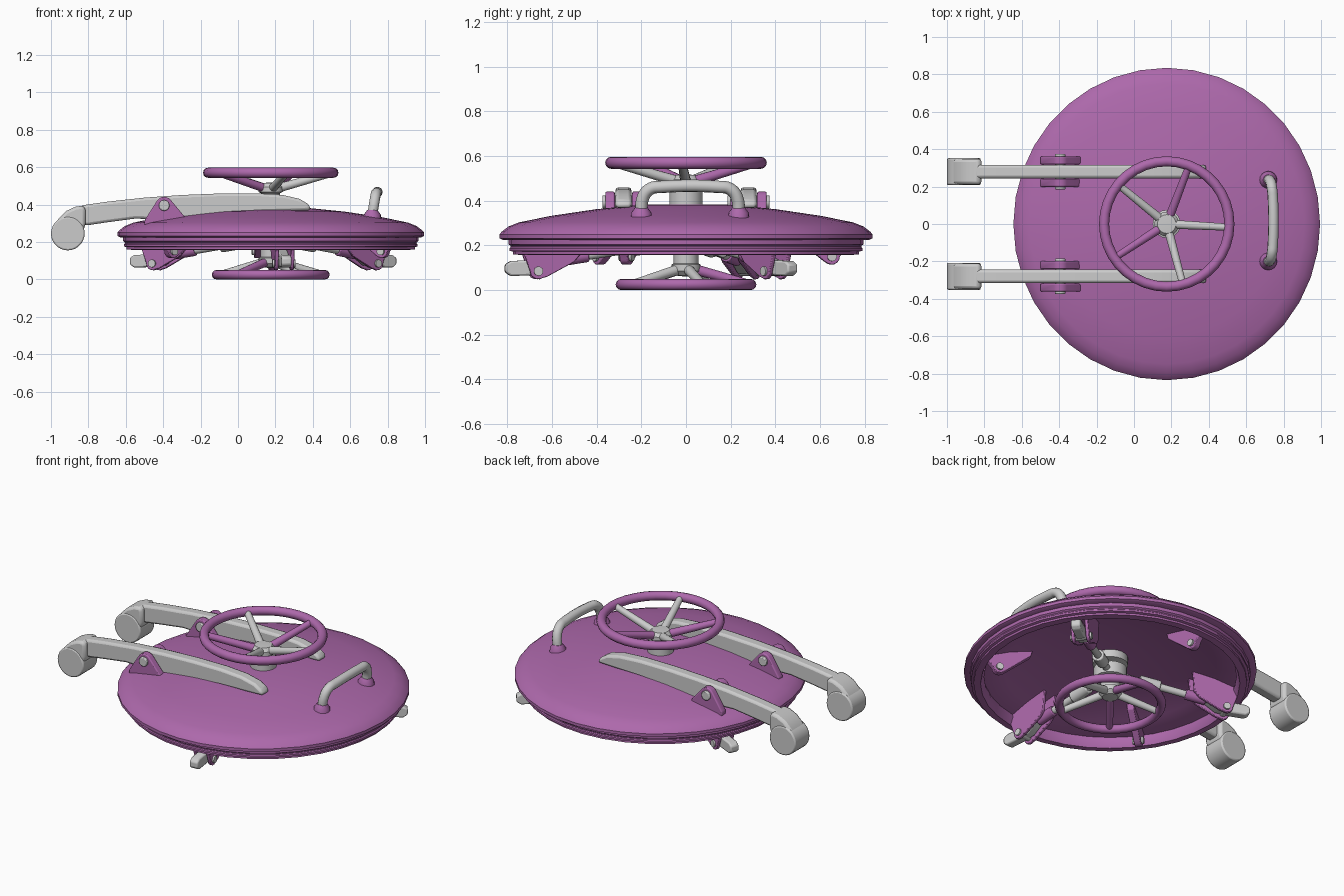
import bpy, bmesh
from math import cos, sin, pi, radians
from mathutils import Matrix, Vector

if "Cube" in bpy.data.objects:
    bpy.data.objects.remove(bpy.data.objects["Cube"])

CX = 0.175  # hatch centre
paint = bpy.data.materials.new("magenta_paint")
paint.diffuse_color = (0.42, 0.14, 0.41, 1)
paint.use_nodes = True
paint.node_tree.nodes["Principled BSDF"].inputs["Base Color"].default_value = paint.diffuse_color


def finish(name, bm, mat=None, colour=False, bevel=0, angle=35):
    bmesh.ops.recalc_face_normals(bm, faces=bm.faces)
    me = bpy.data.meshes.new(name)
    bm.to_mesh(me)
    bm.free()
    ob = bpy.data.objects.new(name, me)
    bpy.context.collection.objects.link(ob)
    if mat:
        ob.matrix_world = mat
    if colour:
        me.materials.append(paint)
    if bevel:
        b = ob.modifiers.new("bevel", 'BEVEL')
        b.width, b.segments, b.limit_method = bevel, 2, 'ANGLE'
    bpy.ops.object.select_all(action='DESELECT')
    bpy.context.view_layer.objects.active = ob
    ob.select_set(True)
    bpy.ops.object.shade_smooth_by_angle(angle=radians(angle))
    return ob


def lathe(name, prof, seg, mat, colour=False, closed=False, angle=35):
    """Revolve (radius, z) points around z."""
    bm = bmesh.new()
    rings = []
    for r, z in prof:
        if r == 0:
            rings.append([bm.verts.new((0, 0, z))] * seg)
        else:
            rings.append([bm.verts.new((r * cos(2 * pi * i / seg), r * sin(2 * pi * i / seg), z)) for i in range(seg)])
    pairs = list(zip(rings, rings[1:])) + ([(rings[-1], rings[0])] if closed else [])
    for a, b in pairs:
        for i in range(seg):
            j = (i + 1) % seg
            bm.faces.new(list(dict.fromkeys((a[i], a[j], b[j], b[i]))))
    return finish(name, bm, mat, colour, angle=angle)


def prism(name, prof, y0, y1, mat=None, colour=False, bevel=0.006):
    """Extrude an (x, z) outline along y."""
    bm = bmesh.new()
    f = bm.faces.new([bm.verts.new((x, y0, z)) for x, z in prof])
    new = bmesh.ops.extrude_face_region(bm, geom=[f])['geom']
    bmesh.ops.translate(bm, vec=(0, y1 - y0, 0), verts=[v for v in new if isinstance(v, bmesh.types.BMVert)])
    return finish(name, bm, mat, colour, bevel)


def rod(name, a, b, r1, r2=None, mat=None, colour=False, seg=14, bevel=0):
    a, b = Vector(a), Vector(b)
    bm = bmesh.new()
    m = Matrix.Translation((a + b) / 2) @ (b - a).to_track_quat('Z', 'Y').to_matrix().to_4x4()
    bmesh.ops.create_cone(bm, cap_ends=True, segments=seg, radius1=r1, radius2=r2 or r1, depth=(b - a).length, matrix=m)
    return finish(name, bm, mat, colour, bevel)


def arc(cx, cz, r, a0, a1, n):
    return [(cx + r * cos(radians(a0 + (a1 - a0) * i / n)), cz + r * sin(radians(a0 + (a1 - a0) * i / n))) for i in range(n + 1)]


centre = Matrix.Translation((CX, 0, 0))

# Domed lid with rim and hollow underside
lathe("lid", [(0, 0.385), (0.2, 0.382), (0.4, 0.362), (0.6, 0.332), (0.74, 0.303), (0.785, 0.285), (0.815, 0.262),
              (0.825, 0.25), (0.825, 0.232), (0.81, 0.225), (0.77, 0.225), (0.72, 0.215), (0.6, 0.255), (0.4, 0.295),
              (0.2, 0.318), (0, 0.325)], 36, centre @ Matrix.Diagonal((0.994, 1.012, 1, 1)), True)
# Stepped gasket under the rim
lathe("gasket", [(0.795, 0.23), (0.795, 0.205), (0.785, 0.198), (0.785, 0.192), (0.79, 0.187), (0.79, 0.176),
                 (0.775, 0.172), (0.775, 0.16), (0.735, 0.157), (0.715, 0.2), (0.72, 0.23)],
      36, centre @ Matrix.Diagonal((0.994, 1.0, 1, 1)), True, True)

# Handwheels: dished spokes up to the ring
def handwheel(name, R, r, z, hub_z, offset):
    lathe(name + "_ring", [(R + x, zz) for x, zz in arc(0, z, r, 0, 330, 11)], 36, centre, True, True, 60)
    for k in range(5):
        a = radians(offset + 72 * k)
        rod(name + "_spoke", (0.03, 0, hub_z), (R, 0, z), 0.024, 0.019, centre @ Matrix.Rotation(a, 4, 'Z'), k % 2 == 1)

handwheel("outer_wheel", 0.335, 0.027, 0.57, 0.485, -3)
handwheel("inner_wheel", 0.29, 0.025, 0.025, 0.095, 15)
lathe("outer_hub", [(0, 0.37), (0.075, 0.37), (0.075, 0.44), (0.05, 0.45), (0.05, 0.46), (0.066, 0.468), (0.066, 0.495),
                    (0.05, 0.515), (0, 0.518)], 20, centre)
lathe("inner_hub", [(0, 0.33), (0.1, 0.325), (0.1, 0.275), (0.055, 0.27), (0.055, 0.12), (0.065, 0.115),
                    (0.065, 0.085), (0.045, 0.065), (0, 0.06)], 20, centre)
lathe("latch_collar", [(0.05, 0.26), (0.095, 0.25), (0.095, 0.18), (0.05, 0.17)], 20, centre)

# Hinge arms with barrels and pivot brackets, on both sides
arm = [(-0.86, 0.385), (-0.82, 0.398), (-0.7, 0.415), (-0.5, 0.437), (-0.3, 0.451), (-0.1, 0.459), (0.1, 0.46),
       (0.24, 0.451), (0.33, 0.43), (0.38, 0.4), (0.39, 0.37), (0.1, 0.36), (-0.2, 0.33), (-0.4, 0.32),
       (-0.55, 0.325), (-0.7, 0.305), (-0.8, 0.29), (-0.86, 0.29)]
neck = [(-0.99, 0.27), (-0.96, 0.325), (-0.92, 0.365), (-0.87, 0.388), (-0.825, 0.395), (-0.815, 0.37), (-0.815, 0.3),
        (-0.825, 0.26), (-0.9, 0.22)]
plate = [(-0.5, 0.29), (-0.5, 0.315)] + arc(-0.395, 0.395, 0.046, 140, 40, 6) + [(-0.285, 0.335), (-0.285, 0.29)]
for s in (-1, 1):
    prism("hinge_arm", arm, s * 0.28 - 0.036, s * 0.28 + 0.036, bevel=0.014)
    prism("hinge_neck", neck, s * 0.28 - 0.068, s * 0.28 + 0.068, bevel=0.016)
    rod("hinge_barrel", (-0.91, s * 0.28 - 0.072, 0.245), (-0.91, s * 0.28 + 0.072, 0.245), 0.09, seg=28, bevel=0.008)
    for t in (-1, 1):
        y = s * 0.28 + t * 0.06
        prism("pivot_bracket", plate, y - 0.021, y + 0.021, colour=True)
    rod("pivot_pin", (-0.395, s * 0.28 - 0.095, 0.395), (-0.395, s * 0.28 + 0.095, 0.395), 0.029, bevel=0.005)

# Grab handle
path = [(0.715, 0.32), (0.73, 0.42), (0.737, 0.455), (0.742, 0.462)]
ys = [0.218, 0.208, 0.175, 0.13]
pts = [(x, -y, z) for (x, z), y in zip(path, ys)]
pts += [(x, -y, z) for x, y, z in reversed(pts)]
cu = bpy.data.curves.new("grab_handle", 'CURVE')
cu.dimensions = '3D'
cu.bevel_depth, cu.bevel_resolution, cu.use_fill_caps = 0.028, 3, True
sp = cu.splines.new('BEZIER')
sp.bezier_points.add(len(pts) - 1)
for bp, p in zip(sp.bezier_points, pts):
    bp.co = Vector(p) + Vector((0, 0.018, 0))
    bp.handle_left_type = bp.handle_right_type = 'AUTO'
cu.resolution_u = 5
handle = bpy.data.objects.new("grab_handle", cu)
bpy.context.collection.objects.link(handle)
bpy.ops.object.select_all(action='DESELECT')
bpy.context.view_layer.objects.active = handle
handle.select_set(True)
bpy.ops.object.convert(target='MESH')
bpy.ops.object.shade_smooth_by_angle(angle=radians(50))
for y in (-0.2, 0.236):
    lathe("handle_foot", [(0, 0.3), (0.048, 0.3), (0.046, 0.345), (0.028, 0.37), (0, 0.37)], 16,
          Matrix.Translation((0.718, y, 0)), True)

# Three latches, with plain lugs between them
cheek = [(0.47, 0.29), (0.48, 0.16), (0.51, 0.125), (0.63, 0.06)] + arc(0.67, 0.085, 0.037, 235, 360, 5) + [(0.735, 0.165), (0.735, 0.225)]
dog = [(0.56, 0.17), (0.55, 0.125), (0.62, 0.075), (0.7, 0.066), (0.79, 0.063), (0.815, 0.08), (0.815, 0.115), (0.79, 0.13), (0.68, 0.135)]
lug = [(0.46, 0.29), (0.47, 0.25), (0.62, 0.13)] + arc(0.655, 0.15, 0.036, 240, 360, 5) + [(0.735, 0.2), (0.735, 0.225)]
for k in range(3):
    m = centre @ Matrix.Rotation(radians(36 + 120 * k), 4, 'Z')
    for s in (-1, 1):
        prism("latch_cheek", cheek, s * 0.042 - 0.01, s * 0.042 + 0.01, m, True, 0.004)
    prism("latch_dog", dog, -0.027, 0.027, m, False, 0.008)
    rod("latch_pin", (0.67, -0.062, 0.085), (0.67, 0.062, 0.085), 0.021, mat=m)
    rod("latch_rod", (0.06, 0, 0.215), (0.58, 0, 0.135), 0.021, mat=m)
    rod("latch_sleeve", (0.17, 0, 0.198), (0.29, 0, 0.18), 0.036, mat=m, bevel=0.005)
    rod("latch_clevis", (0.44, 0, 0.157), (0.56, 0, 0.138), 0.031, mat=m, colour=True, bevel=0.005)
    n = centre @ Matrix.Rotation(radians(96 + 120 * k), 4, 'Z')
    prism("rim_lug", lug, -0.02, 0.02, n, True, 0.004)
    rod("lug_pin", (0.655, -0.032, 0.15), (0.655, 0.032, 0.15), 0.021, mat=n)
